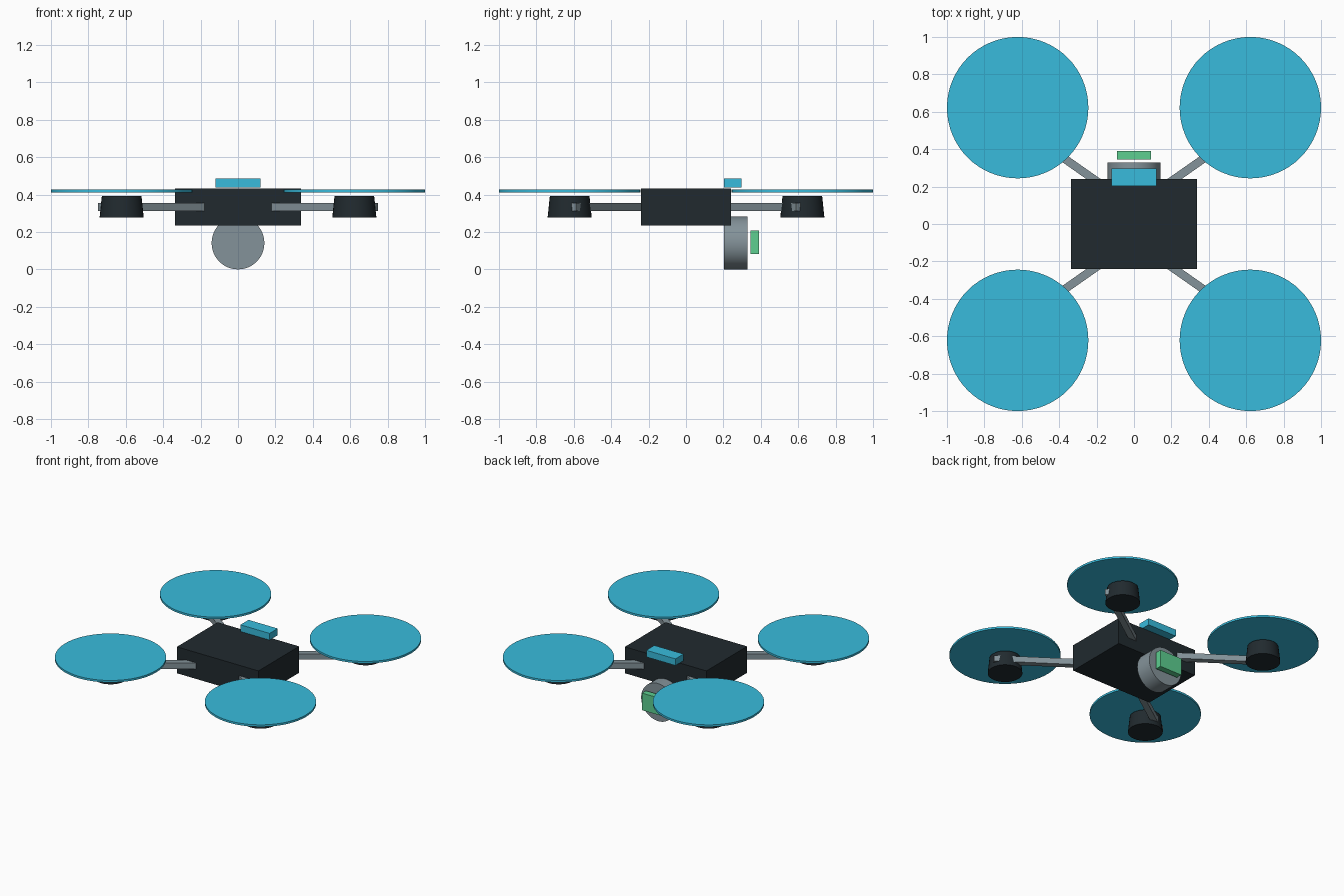
import bpy
from math import radians, pi, cos, sin

if "Cube" in bpy.data.objects:
    bpy.data.objects.remove(bpy.data.objects["Cube"])


def material(name, rgb):
    m = bpy.data.materials.new(name)
    m.diffuse_color = (*rgb, 1)
    m.use_nodes = True
    m.node_tree.nodes["Principled BSDF"].inputs["Base Color"].default_value = m.diffuse_color
    return m


DARK = material("charcoal", (0.015, 0.023, 0.028))
BLUE = material("sky_blue", (0.04, 0.5, 0.72))
GREEN = material("green", (0.11, 0.62, 0.28))
GREY = material("blue_grey", (0.23, 0.29, 0.32))


def finish(name, mat):
    ob = bpy.context.object
    ob.name = name
    ob.data.materials.append(mat)
    return ob


def box(name, centre, size, mat, turn=0):
    bpy.ops.mesh.primitive_cube_add(size=1, location=centre, rotation=(0, 0, turn))
    bpy.context.object.scale = size
    bpy.ops.object.transform_apply(location=False, rotation=False, scale=True)
    return finish(name, mat)


def drum(name, centre, r_bottom, r_top, depth, mat, sides=32, tilt=0):
    bpy.ops.mesh.primitive_cone_add(vertices=sides, radius1=r_bottom, radius2=r_top,
                                    depth=depth, location=centre, rotation=(tilt, 0, 0))
    bpy.ops.object.shade_smooth_by_angle(angle=radians(35))
    return finish(name, mat)


# Central body and the small block on its rear top edge
box("body", (0, 0, 0.334), (0.676, 0.482, 0.198), DARK)
box("top_block", (0, 0.25, 0.462), (0.242, 0.096, 0.05), BLUE)

# Camera drum hanging under the body, with its lens plate
drum("camera_drum", (0, 0.266, 0.141), 0.141, 0.141, 0.128, GREY, 48, pi / 2)
box("lens_plate", (0, 0.367, 0.145), (0.184, 0.046, 0.128), GREEN)

# Four arms, motors and rotor discs
ANGLE = radians(35)
TIP_X, TIP_Y, LENGTH = 0.737, 0.605, 0.72
HUB = 0.622
for sx, side in ((-1, "left"), (1, "right")):
    for sy, end in ((-1, "front"), (1, "back")):
        tag = f"{end}_{side}"
        cx = TIP_X - cos(ANGLE) * LENGTH / 2
        cy = TIP_Y - sin(ANGLE) * LENGTH / 2
        box(f"arm_{tag}", (sx * cx, sy * cy, 0.333), (LENGTH, 0.044, 0.044), GREY,
            sx * sy * ANGLE)
        drum(f"motor_{tag}", (sx * HUB, sy * HUB, 0.334), 0.118, 0.106, 0.116, DARK)
        drum(f"rotor_{tag}", (sx * HUB, sy * HUB, 0.419), 0.378, 0.378, 0.015, BLUE, 64)
